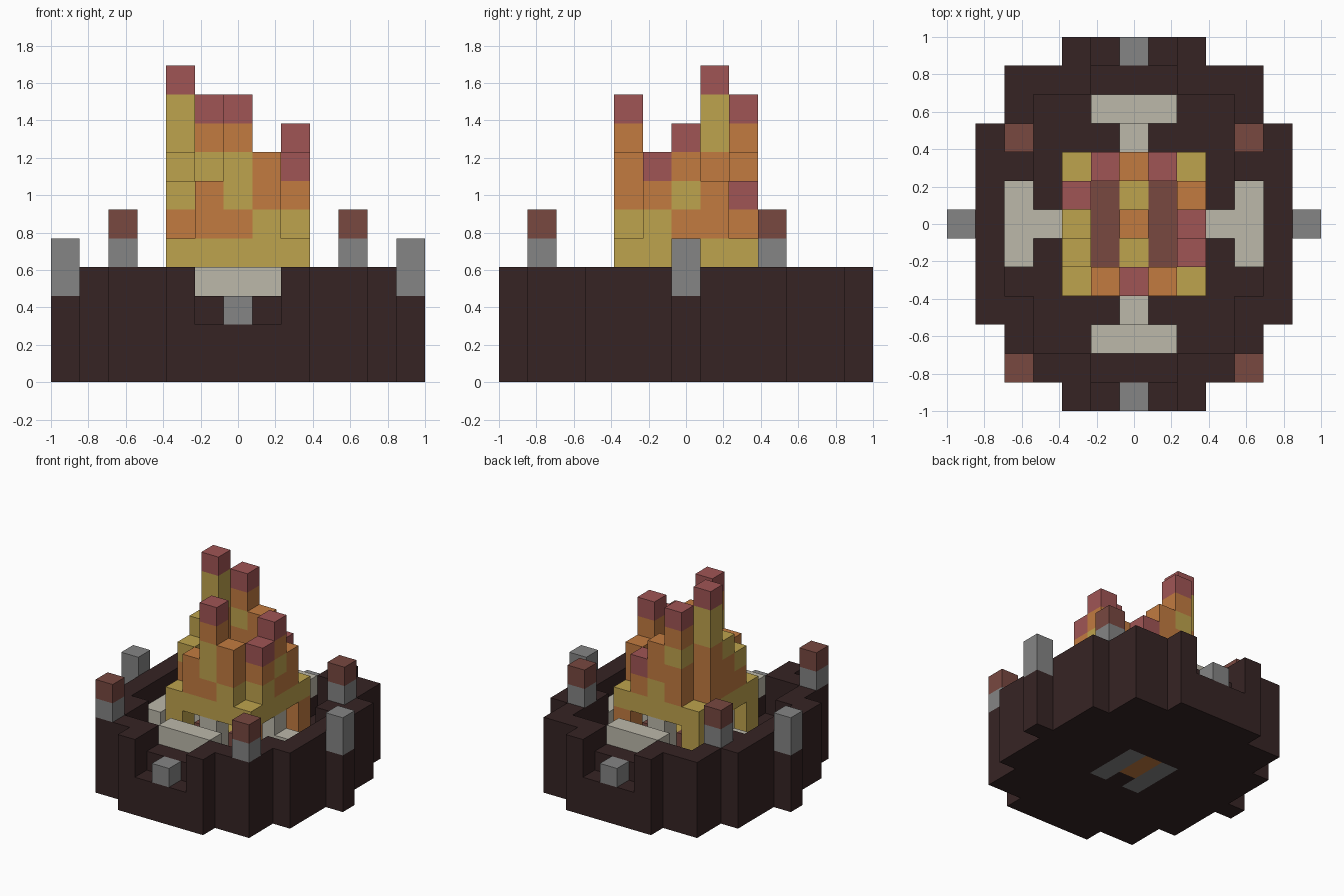
import bpy, bmesh
from mathutils import Vector

old = bpy.data.objects.get("Cube")
if old:
    bpy.data.objects.remove(old, do_unlink=True)

U = 2 / 13  # one block
RGB = {"charred": (54, 36, 36), "stone": (133, 133, 133), "ash": (188, 184, 170),
       "bark": (120, 72, 64), "yellow": (190, 163, 77), "orange": (194, 123, 64),
       "red": (160, 85, 85)}


def linear(c):
    c /= 255
    return c / 12.92 if c < 0.04045 else ((c + 0.055) / 1.055) ** 2.4


MATS = {}
for name, rgb in RGB.items():
    m = bpy.data.materials.new(name)
    m.use_nodes = True
    col = [linear(c) for c in rgb] + [1]
    m.diffuse_color = col
    m.node_tree.nodes["Principled BSDF"].inputs["Base Color"].default_value = col
    MATS[name] = m

parts = {}   # part name -> {block: colour}
filled = {}  # block -> part name, later parts replace earlier ones


def fill(part, colour, xs, ys, zs):
    """Fill a box of blocks; ranges are inclusive."""
    for x in range(xs[0], xs[1] + 1):
        for y in range(ys[0], ys[1] + 1):
            for z in range(zs[0], zs[1] + 1):
                k = (x, y, z)
                if k in filled:
                    del parts[filled[k]][k]
                filled[k] = part
                parts.setdefault(part, {})[k] = colour


def clear(xs, ys, zs):
    fill("void", "charred", xs, ys, zs)
    for k in parts.pop("void"):
        del filled[k]


# Stepped fire pit base with a sunken floor
fill("pit_base", "charred", (-2, 2), (-6, 6), (0, 3))
fill("pit_base", "charred", (-4, 4), (-5, 5), (0, 3))
fill("pit_base", "charred", (-5, 5), (-3, 3), (0, 3))
fill("pit_base", "charred", (-6, 6), (0, 0), (0, 2))
clear((-3, 3), (-4, 4), (2, 3))
clear((-4, 4), (-2, 1), (2, 3))

# Notches, ash slabs and stone blocks, front and back
for s in (-1, 1):
    clear((-1, 1), (6 * s, 6 * s), (2, 3))
    clear((-1, 1), (5 * s, 5 * s), (3, 3))
    fill("pit_base", "charred", (-1, 1), (4 * s, 4 * s), (2, 2))
    fill("ash_slabs", "ash", (-1, 1), (4 * s, 4 * s), (3, 3))
    fill("ash_slabs", "ash", (0, 0), (3 * s, 3 * s), (2, 2))
    fill("ash_slabs", "ash", (0, 0), (2 * s, 2 * s), (2, 3))
    fill("rim_stones", "stone", (0, 0), (6 * s, 6 * s), (2, 2))

# Side slabs, side stones, corner posts and inner logs
for s in (-1, 1):
    fill("ash_slabs", "ash", (4 * s, 4 * s), (-1, 1), (2, 2))
    fill("ash_slabs", "ash", (3 * s, 3 * s), (0, 0), (2, 2))
    fill("ash_slabs", "ash", (2 * s, 2 * s), (0, 0), (2, 3))
    fill("rim_stones", "stone", (6 * s, 6 * s), (0, 0), (3, 4))
    for y in (-5, 3):
        fill("corner_posts", "stone", (4 * s, 4 * s), (y, y), (4, 4))
        fill("corner_posts", "bark", (4 * s, 4 * s), (y, y), (5, 5))
    fill("inner_logs", "stone", (s, s), (-1, 1), (0, 1))
    fill("inner_logs", "bark", (s, s), (-1, 1), (2, 2))

# Glowing core between the logs
fill("ember_core", "orange", (0, 0), (0, 1), (0, 2))
for y in (-1, 1):
    fill("ember_core", "yellow", (0, 0), (y, y), (1, 2))
fill("ember_core", "orange", (0, 0), (0, 0), (3, 3))

# Flame columns rising from a yellow ring; one letter per block
LETTER = {"y": "yellow", "o": "orange", "r": "red"}
FLAMES = {(-2, -2): "y", (-1, -2): "yoo", (0, -2): "yoyyor", (1, -2): "yyoo", (2, -2): "y",
          (-2, -1): "yoy", (2, -1): "yyor", (-2, 0): "yooy", (2, 0): "yoyor",
          (-2, 1): "yoooyyr", (2, 1): "yoo", (-2, 2): "y", (-1, 2): "yooyor",
          (0, 2): "yyoo", (1, 2): "yor", (2, 2): "y"}
for (x, y), column in FLAMES.items():
    for i, c in enumerate(column):
        fill("flames", LETTER[c], (x, x), (y, y), (4 + i, 4 + i))
    if abs(x) == abs(y):  # corner legs
        fill("flames", "yellow" if x < 0 else "orange", (x, x), (y, y), (2, 3))

# Turn each part into a mesh, keeping only exposed block sides
AXES = [Vector(v) for v in ((1, 0, 0), (0, 1, 0), (0, 0, 1))]
for part, blocks in parts.items():
    colours = sorted(set(blocks.values()))
    bm = bmesh.new()
    for k, colour in blocks.items():
        centre = Vector(k) + Vector((0, 0, 0.5))
        for a in range(3):
            for s in (-1, 1):
                n = AXES[a] * s
                if tuple(int(k[i] + n[i]) for i in range(3)) in filled:
                    continue
                p, q = AXES[(a + 1) % 3] / 2, AXES[(a + 2) % 3] / 2 * s
                mid = centre + n / 2
                face = bm.faces.new([bm.verts.new((mid + d) * U)
                                     for d in (-p - q, p - q, p + q, q - p)])
                face.material_index = colours.index(colour)
    bmesh.ops.remove_doubles(bm, verts=bm.verts, dist=0.001)
    mesh = bpy.data.meshes.new(part)
    bm.to_mesh(mesh)
    bm.free()
    for c in colours:
        mesh.materials.append(MATS[c])
    bpy.context.collection.objects.link(bpy.data.objects.new(part, mesh))
